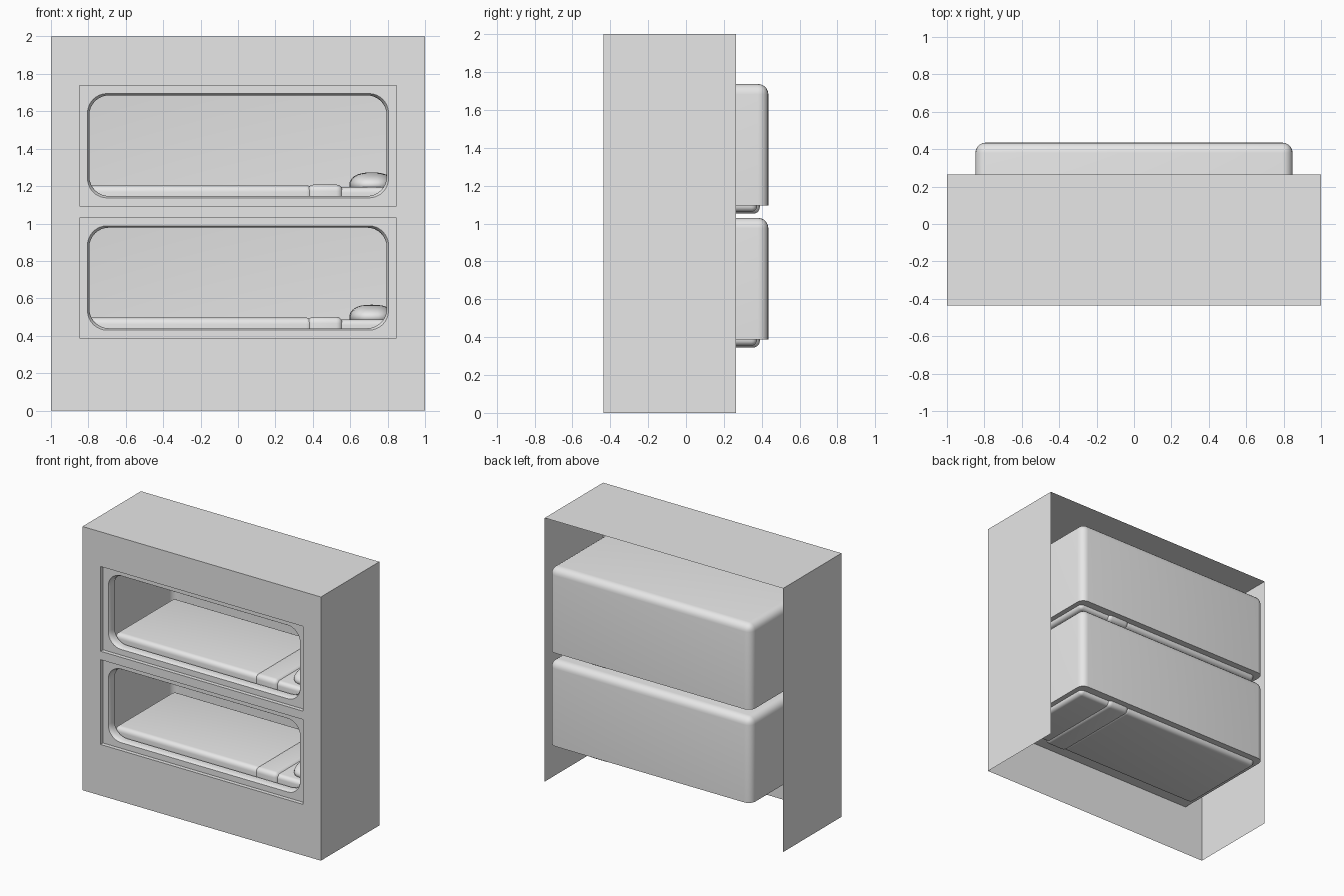
import bpy, bmesh, math
from mathutils import Vector

if "Cube" in bpy.data.objects:
    bpy.data.objects.remove(bpy.data.objects["Cube"], do_unlink=True)

grey = bpy.data.materials.new("plain grey")
grey.use_nodes = True
COLOUR = (0.8, 0.8, 0.8, 1)
grey.diffuse_color = COLOUR
grey.node_tree.nodes["Principled BSDF"].inputs["Base Color"].default_value = COLOUR

FRONT, CABINET_BACK, POD_BACK = -0.435, 0.265, 0.435
FRAME_Y = -0.405
POD_X, POD_Z0, POD_Z1 = 0.848, 0.387, 1.03
STEP = 0.707


def finish(bm, name, z=0.0, smooth=True):
    bmesh.ops.recalc_face_normals(bm, faces=bm.faces)
    mesh = bpy.data.meshes.new(name)
    bm.to_mesh(mesh)
    bm.free()
    mesh.materials.append(grey)
    obj = bpy.data.objects.new(name, mesh)
    obj.location.z = z
    bpy.context.collection.objects.link(obj)
    if smooth:
        bpy.ops.object.select_all(action='DESELECT')
        obj.select_set(True)
        bpy.context.view_layer.objects.active = obj
        bpy.ops.object.shade_smooth_by_angle(angle=math.radians(35))
    return obj


def box(lo, hi):
    bm = bmesh.new()
    bmesh.ops.create_cube(bm, size=1)
    lo, hi = Vector(lo), Vector(hi)
    for v in bm.verts:
        v.co = [(a + b) / 2 + c * (b - a) for a, b, c in zip(lo, hi, v.co)]
    return bm


def bevel(bm, edges, radius):
    bmesh.ops.bevel(bm, geom=edges, offset=radius, segments=5,
                    profile=0.5, affect='EDGES', clamp_overlap=True)


def soft_box(name, lo, hi, radius, z):
    bm = box(lo, hi)
    bevel(bm, bm.edges[:], radius)
    return finish(bm, name, z)


# Cabinet: thin front with two rectangular openings, sides and top
def cabinet():
    bm = bmesh.new()
    xs = [-1, -POD_X, POD_X, 1]
    zs = [0, POD_Z0, POD_Z1, POD_Z0 + STEP, POD_Z1 + STEP, 2]

    def quad(*points):
        bm.faces.new([bm.verts.new(p) for p in points])

    for i in range(3):
        for j in range(5):
            if i == 1 and j in (1, 3):
                continue
            a, b, c, d = xs[i], xs[i + 1], zs[j], zs[j + 1]
            quad((a, FRONT, c), (b, FRONT, c), (b, FRONT, d), (a, FRONT, d))
    for x in (-1, 1):
        quad((x, FRONT, 0), (x, CABINET_BACK, 0), (x, CABINET_BACK, 2), (x, FRONT, 2))
    quad((-1, FRONT, 2), (1, FRONT, 2), (1, CABINET_BACK, 2), (-1, CABINET_BACK, 2))
    bmesh.ops.remove_doubles(bm, verts=bm.verts, dist=0.0001)
    finish(bm, "cabinet", smooth=False)


# Pod shell: box with rounded top and back corners, open at the front
def pod_shell(z):
    bm = box((-POD_X, FRAME_Y, POD_Z0), (POD_X, POD_BACK, POD_Z1))
    bm.normal_update()
    bmesh.ops.delete(bm, geom=[f for f in bm.faces if f.normal.y < -0.5], context='FACES')
    edges = []
    for e in bm.edges:
        mid = (e.verts[0].co + e.verts[1].co) / 2
        if mid.y > FRAME_Y + 0.01 and mid.z > POD_Z0 + 0.01:
            edges.append(e)
    bevel(bm, edges, 0.055)
    finish(bm, "pod_shell", z)


def rounded_loop(half_x, z0, z1, radius, y, segments=8):
    points = []
    corners = ((1, z1, 0), (-1, z1, 1), (-1, z0, 2), (1, z0, 3))
    for sx, cz, quarter in corners:
        cx = sx * (half_x - radius)
        mz = cz - radius if cz == z1 else cz + radius
        for k in range(segments + 1):
            a = (quarter + k / segments) * math.pi / 2
            points.append((cx + radius * math.cos(a), y, mz + radius * math.sin(a)))
    return points


# Entrance frame: recessed plate with a rounded opening and a short lip
def entrance_frame(z):
    bm = bmesh.new()
    loops = [rounded_loop(POD_X, POD_Z0, POD_Z1, 0, y) for y in (FRONT, FRAME_Y)]
    for inset, y in ((0, FRAME_Y), (0.006, FRAME_Y + 0.01), (0.01, FRAME_Y + 0.03),
                     (0.01, FRAME_Y + 0.06), (-0.02, FRAME_Y + 0.075)):
        loops.append(rounded_loop(0.805 - inset, 0.43 + inset, 0.988 - inset, 0.105, y))
    rings = [[bm.verts.new(p) for p in loop] for loop in loops]
    for a, b in zip(rings, rings[1:]):
        for k in range(len(a)):
            n = (k + 1) % len(a)
            bm.faces.new((a[k], a[n], b[n], b[k]))
    bmesh.ops.remove_doubles(bm, verts=bm.verts, dist=0.0001)
    finish(bm, "entrance_frame", z)


# Pillow: flattened sphere squared off in plan
def pillow(z):
    bm = bmesh.new()
    bmesh.ops.create_uvsphere(bm, u_segments=32, v_segments=16, radius=1)
    for v in bm.verts:
        x, y, h = v.co
        x = math.copysign(abs(x) ** 0.75, x)
        y = math.copysign(abs(y) ** 0.6, y)
        v.co = (0.715 + 0.12 * x, 0.02 + 0.29 * y, 0.5 + 0.066 * h)
    finish(bm, "pillow", z)


cabinet()
for z in (0, STEP):
    pod_shell(z)
    entrance_frame(z)
    soft_box("mattress", (-0.79, -0.32, 0.355), (0.81, 0.375, 0.487), 0.03, z)
    soft_box("blanket", (-0.81, -0.33, 0.35), (0.40, 0.385, 0.497), 0.035, z)
    soft_box("blanket_fold", (0.37, -0.335, 0.345), (0.56, 0.39, 0.501), 0.035, z)
    pillow(z)
